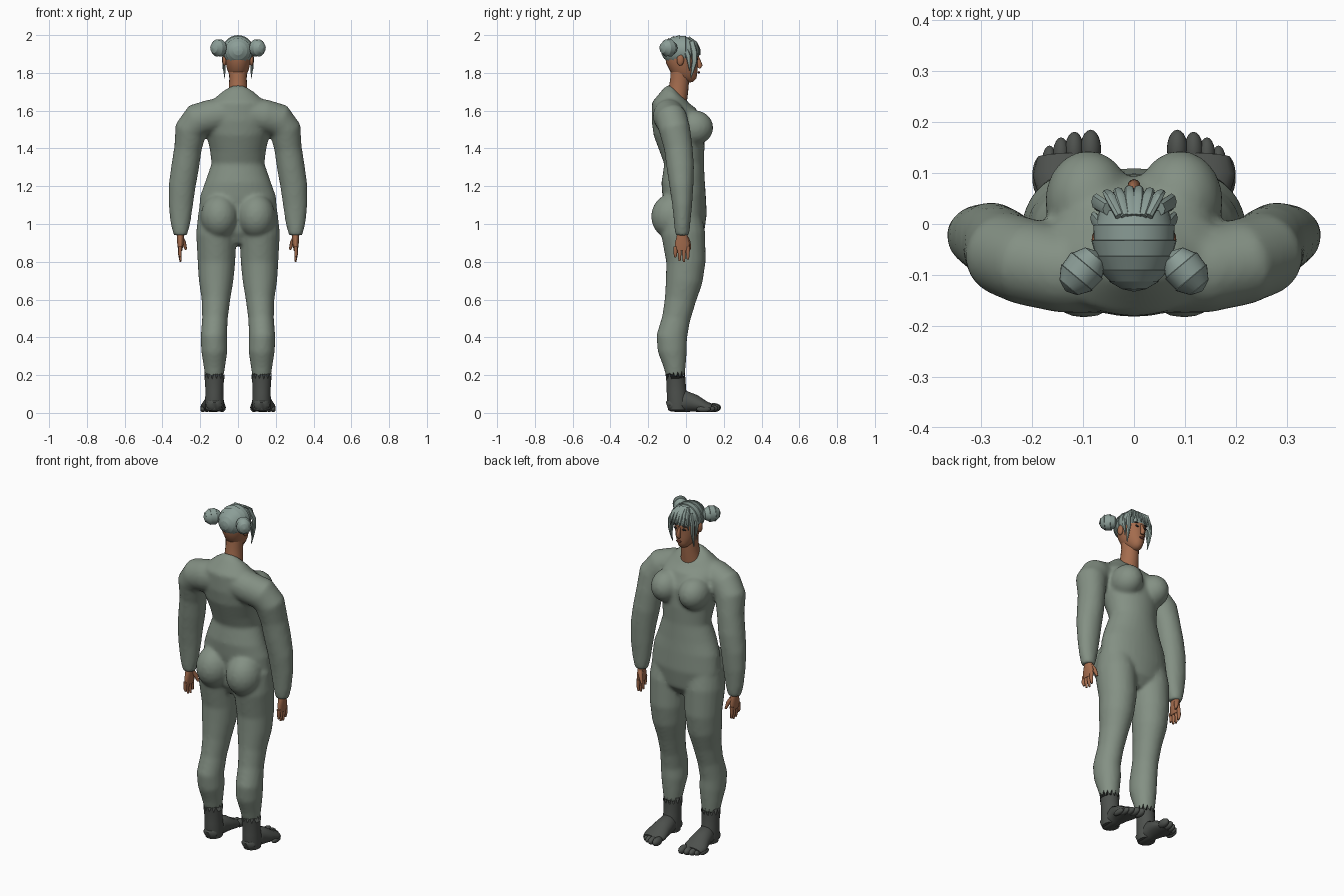
import bpy, bmesh, math
from mathutils import Vector, Matrix

default = bpy.data.objects.get("Cube")
if default:
    bpy.data.objects.remove(default, do_unlink=True)

X, Y, Z = Vector((1, 0, 0)), Vector((0, 1, 0)), Vector((0, 0, 1))


def material(name, r, g, b):
    m = bpy.data.materials.new(name)
    m.use_nodes = True
    m.diffuse_color = (r, g, b, 1)
    shader = m.node_tree.nodes["Principled BSDF"]
    shader.inputs["Base Color"].default_value = (r, g, b, 1)
    shader.inputs["Roughness"].default_value = 0.8
    return m


SUIT = material("grey green suit", .23, .28, .23)
SOCK = material("dark grey socks", .075, .082, .075)
SKIN = material("tan skin", .37, .15, .075)
HAIR = material("pale green hair", .26, .34, .31)
LIPS = material("brown lips", .2, .06, .04)
DARK = material("dark eyes and brows", .03, .03, .03)


def loft(bm, points, ref=Y, n=20, side=1, zigzag=0):
    """Closed tube through (x, y, z, a, b); b is the radius along ref, a across it."""
    centres = [Vector((p[0] * side, p[1], p[2])) for p in points]
    rings = []
    for i, (c, p) in enumerate(zip(centres, points)):
        t = (centres[min(i + 1, len(points) - 1)] - centres[max(i - 1, 0)]).normalized()
        w = (ref - t * ref.dot(t)).normalized()
        u = w.cross(t)
        ring = []
        for k in range(n):
            ang = 2 * math.pi * k / n
            co = c + u * p[3] * math.cos(ang) + w * p[4] * math.sin(ang)
            if zigzag and i == 0:
                co.z += zigzag if k % 2 else -zigzag
            ring.append(bm.verts.new(co))
        rings.append(ring)
    for r, q in zip(rings, rings[1:]):
        for k in range(n):
            j = (k + 1) % n
            bm.faces.new((r[k], r[j], q[j], q[k]))
    bm.faces.new(rings[0])
    bm.faces.new(rings[-1])


def blob(bm, centre, radii, side=1):
    """Ellipsoid, optionally on the mirrored side."""
    place = Matrix.Translation((centre[0] * side, centre[1], centre[2]))
    bmesh.ops.create_uvsphere(bm, u_segments=20, v_segments=12, radius=1,
                              matrix=place @ Matrix.Diagonal((*radii, 1)))


def banded(bm, centre, radii, bands, turn=0):
    """Ellipsoid along y made of overlapping combed bands, turned about z."""
    part = bmesh.new()
    points = []
    for i in range(bands):
        for end, scale in ((0.02, .95), (.98, 1.01)):
            ang = math.pi * (i + end) / bands
            r = max(math.sin(ang) * scale, .05)
            points.append((0, -math.cos(ang) * radii[1], 0, r * radii[0], r * radii[2]))
    loft(part, points, Z, 28)
    part.transform(Matrix.Translation(centre) @ Matrix.Rotation(turn, 4, "Z"))
    temp = bpy.data.meshes.new("band")
    part.to_mesh(temp)
    part.free()
    bm.from_mesh(temp)
    bpy.data.meshes.remove(temp)


def finish(bm, name, mat, angle=50):
    bmesh.ops.recalc_face_normals(bm, faces=bm.faces)
    me = bpy.data.meshes.new(name)
    bm.to_mesh(me)
    bm.free()
    me.materials.append(mat)
    me.shade_smooth()
    me.set_sharp_from_angle(angle=math.radians(angle))
    ob = bpy.data.objects.new(name, me)
    bpy.context.collection.objects.link(ob)
    return ob


# Body suit: torso, limbs and soft volumes fused into one skin
suit = bmesh.new()
loft(suit, [(0, -.01, .89, .09, .06), (0, -.005, .95, .18, .1), (0, 0, 1.05, .21, .11),
            (0, -.01, 1.15, .2, .115), (0, -.015, 1.22, .175, .115), (0, -.01, 1.32, .14, .105),
            (0, -.02, 1.4, .15, .12), (0, -.04, 1.5, .175, .135), (0, -.065, 1.58, .18, .122),
            (0, -.08, 1.64, .155, .1), (0, -.06, 1.69, .09, .065), (0, -.05, 1.7, .06, .055)], n=32)
for side in (1, -1):
    # Legs
    loft(suit, [(.11, -.02, 1.06, .1, .1), (.115, -.015, .95, .107, .117), (.114, 0, .8, .1, .105),
                (.116, -.01, .7, .092, .098), (.117, -.03, .6, .076, .083), (.122, -.052, .5, .068, .075),
                (.128, -.076, .4, .07, .082), (.125, -.072, .33, .07, .078), (.125, -.06, .25, .058, .06),
                (.125, -.055, .19, .049, .049)], side=side)
    # Shoulders and sleeves
    loft(suit, [(.03, -.09, 1.59, .085, .085), (.14, -.09, 1.57, .09, .085), (.21, -.075, 1.55, .092, .085),
                (.25, -.06, 1.5, .085, .083), (.265, -.04, 1.4, .073, .076), (.28, -.03, 1.3, .074, .073),
                (.296, -.024, 1.2, .072, .064), (.303, -.02, 1.1, .065, .053), (.305, -.02, 1, .052, .043),
                (.305, -.02, .94, .036, .038)], side=side)
    blob(suit, (.09, .045, 1.51), (.085, .1, .092), side)
    blob(suit, (.098, -.075, 1.04), (.1, .11, .12), side)
body = finish(suit, "body_suit", SUIT)
remesh = body.modifiers.new("fuse", "REMESH")
remesh.mode = "VOXEL"
remesh.voxel_size = .01
remesh.use_smooth_shade = True
soften = body.modifiers.new("soften", "SMOOTH")
soften.factor = .5
soften.iterations = 8

for side, label in ((1, "left"), (-1, "right")):
    # Sock with ragged top, foot and toes
    foot = bmesh.new()
    loft(foot, [(.125, -.055, .2, .053, .053), (.125, -.053, .17, .05, .05), (.125, -.05, .11, .047, .052),
                (.125, -.045, .06, .05, .056), (.125, -.045, .015, .045, .05)], n=28, side=side, zigzag=.018)
    loft(foot, [(.125, -.1, .035, .02, .022), (.125, -.085, .04, .042, .035), (.125, 0, .062, .046, .057),
                (.128, .05, .05, .056, .045), (.132, .1, .033, .067, .03), (.134, .135, .026, .055, .022)],
         ref=Z, side=side)
    for i, (x, y) in enumerate(((.085, .147), (.117, .143), (.143, .132), (.166, .116), (.186, .093))):
        size = .024 - .002 * i
        blob(foot, (x, y, size + .004), (size * .85, .038, size), side)
    finish(foot, label + "_sock_foot", SOCK)

    # Hand: palm, four fingers and thumb
    hand = bmesh.new()
    loft(hand, [(.305, -.02, .97, .02, .025), (.305, -.02, .93, .018, .03), (.305, -.02, .9, .017, .039),
                (.306, -.022, .86, .011, .036)], side=side)
    for y, tip in ((-.056, .825), (-.034, .805), (-.011, .8), (.01, .812)):
        loft(hand, [(.306, y, .88, .01, .011), (.308, y, .84, .009, .01), (.304, y, tip, .005, .006)],
             n=10, side=side)
    loft(hand, [(.3, 0, .925, .013, .015), (.287, .013, .9, .012, .013), (.275, .02, .865, .006, .007)],
         n=10, side=side)
    finish(hand, label + "_hand", SKIN)

# Neck, face, nose and ears
head = bmesh.new()
loft(head, [(0, -.05, 1.65, .06, .055), (0, -.04, 1.71, .049, .052), (0, -.033, 1.77, .046, .05),
            (0, -.03, 1.85, .05, .05)])
loft(head, [(0, .046, 1.762, .014, .014), (0, .035, 1.772, .028, .034), (0, .014, 1.795, .047, .058),
            (0, -.008, 1.83, .06, .077), (0, -.02, 1.87, .068, .087), (0, -.025, 1.91, .07, .088),
            (0, -.03, 1.95, .06, .075), (0, -.03, 1.975, .03, .045)], n=28)
loft(head, [(0, .06, 1.885, .007, .008), (0, .067, 1.86, .008, .012), (0, .074, 1.84, .013, .014),
            (0, .068, 1.825, .011, .008)], n=12)
for side in (1, -1):
    blob(head, (.071, -.03, 1.868), (.012, .019, .03), side)
finish(head, "head_and_neck", SKIN, 70)

# Lips, eyes and brows
mouth = bmesh.new()
blob(mouth, (0, .068, 1.803), (.017, .006, .006))
finish(mouth, "lips", LIPS)
eyes = bmesh.new()
for side in (1, -1):
    blob(eyes, (.028, .059, 1.872), (.012, .005, .005), side)
    blob(eyes, (.03, .058, 1.892), (.016, .006, .003), side)
finish(eyes, "eyes_and_brows", DARK)

# Combed hair cap, two buns and loose strands
cap = bmesh.new()
banded(cap, (0, -.032, 1.918), (.083, .1, .081), 10)
finish(cap, "hair_cap", HAIR, 25)
for side, label in ((1, "left"), (-1, "right")):
    bun = bmesh.new()
    banded(bun, (.102 * side, -.093, 1.932), (.042, .05, .047), 5, side * math.radians(40))
    finish(bun, label + "_hair_bun", HAIR, 25)
    locks = bmesh.new()
    loft(locks, [(.05, .03, 1.965, .012, .014), (.074, .044, 1.91, .01, .016), (.074, .045, 1.86, .008, .014),
                 (.073, .036, 1.82, .006, .01), (.07, .026, 1.772, .002, .002)], n=8, side=side)
    loft(locks, [(.06, -.01, 1.94, .01, .015), (.079, .012, 1.89, .007, .013), (.078, .02, 1.81, .002, .002)],
         n=8, side=side)
    for i in range(3):
        x = .008 + .019 * i
        loft(locks, [(x * .6, .015, 1.985, .01, .008), (x, .052, 1.958, .012, .009),
                     (x * 1.15, .07 - .004 * i, 1.925, .009, .006),
                     (x * 1.3, .074 - .006 * i, 1.895 - .007 * i, .002, .002)], n=8, side=side)
    finish(locks, label + "_hair_strands", HAIR, 40)
